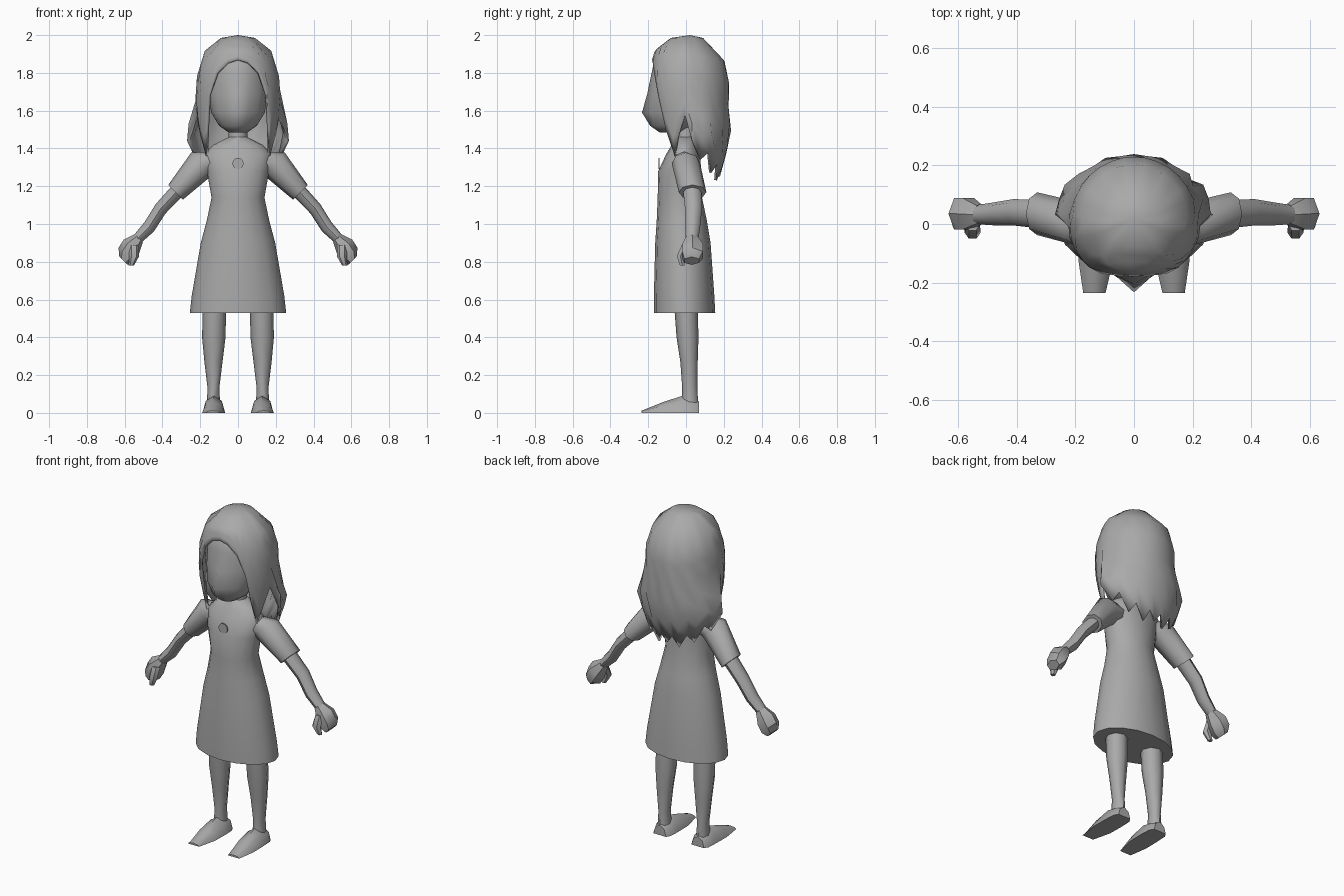
import bpy
import math
from mathutils import Vector

cube = bpy.data.objects.get("Cube")
if cube:
    bpy.data.objects.remove(cube)

grey = bpy.data.materials.new("plain grey")
grey.use_nodes = True
tone = (0.4, 0.4, 0.4, 1)
grey.diffuse_color = tone
grey.node_tree.nodes["Principled BSDF"].inputs["Base Color"].default_value = tone


def build(name, verts, faces, angle=50, mirror=False):
    mesh = bpy.data.meshes.new(name)
    mesh.from_pydata(verts, [], faces)
    mesh.materials.append(grey)
    obj = bpy.data.objects.new(name, mesh)
    bpy.context.collection.objects.link(obj)
    if mirror:
        obj.modifiers.new("Mirror", "MIRROR")
    bpy.ops.object.select_all(action="DESELECT")
    obj.select_set(True)
    bpy.context.view_layer.objects.active = obj
    bpy.ops.object.mode_set(mode="EDIT")
    bpy.ops.mesh.select_all(action="SELECT")
    bpy.ops.mesh.normals_make_consistent(inside=False)
    bpy.ops.object.mode_set(mode="OBJECT")
    bpy.ops.object.shade_smooth_by_angle(angle=math.radians(angle))
    return obj


def loft(name, rows, u=(1, 0, 0), v=(0, 1, 0), sides=8, **options):
    """Rows hold x, y, z of a ring centre, then its radii along u and v."""
    u, v = Vector(u).normalized(), Vector(v).normalized()
    verts = []
    for x, y, z, a, b in rows:
        for i in range(sides):
            t = math.tau * i / sides
            p = Vector((x, y, z)) + u * a * math.cos(t) + v * b * math.sin(t)
            p.z = max(p.z, 0)
            verts.append(p)
    faces = [(r * sides + i, r * sides + (i + 1) % sides,
              (r + 1) * sides + (i + 1) % sides, (r + 1) * sides + i)
             for r in range(len(rows) - 1) for i in range(sides)]
    last = (len(rows) - 1) * sides
    faces += [tuple(range(sides)), tuple(range(last, last + sides))]
    return build(name, verts, faces, **options)


def upright(rows):
    """Rows hold height, half width, front and back."""
    return [(0, (f + b) / 2, z, w, (b - f) / 2) for z, w, f, b in rows]


# Dress with flared skirt and neck
loft("dress", upright([
    (0.53, 0.255, -0.17, 0.155), (0.62, 0.245, -0.17, 0.15),
    (0.9, 0.197, -0.163, 0.13), (1.02, 0.165, -0.155, 0.11),
    (1.14, 0.14, -0.15, 0.085), (1.28, 0.165, -0.147, 0.08),
    (1.37, 0.18, -0.105, 0.075), (1.42, 0.13, -0.075, 0.06),
    (1.46, 0.05, -0.05, 0.05)]), sides=16)
loft("neck", upright([(1.4, 0.055, -0.05, 0.05),
                      (1.58, 0.045, -0.05, 0.05)]))
loft("brooch", [(0, -0.139, 1.32, 0.03, 0.03), (0, -0.145, 1.32, 0.03, 0.03)],
     v=(0, 0, 1), sides=12)

# Head with a nose ridge
head = loft("head", upright([
    (1.485, 0.05, -0.14, -0.02), (1.52, 0.1, -0.18, 0.04),
    (1.59, 0.142, -0.195, 0.09), (1.69, 0.157, -0.19, 0.13),
    (1.8, 0.155, -0.182, 0.15), (1.88, 0.125, -0.165, 0.13),
    (1.94, 0.06, -0.1, 0.08)]), sides=16)
for row, push in ((1, 0.01), (2, 0.038), (3, 0.015)):
    head.data.vertices[row * 16 + 12].co.y -= push

# Arms and sleeves
across = (0.7, 0, 0.7)
loft("sleeves", [(0.11, -0.01, 1.33, 0.075, 0.06),
                 (0.19, 0.0, 1.32, 0.082, 0.075),
                 (0.33, 0.035, 1.168, 0.055, 0.073)], u=across, mirror=True)
loft("arms", [(0.28, 0.03, 1.22, 0.04, 0.05), (0.41, 0.04, 1.08, 0.036, 0.045),
              (0.47, 0.035, 0.985, 0.035, 0.04),
              (0.533, 0.032, 0.92, 0.028, 0.033)], u=across, mirror=True)
loft("hands", [(0.525, 0.032, 0.925, 0.03, 0.035),
               (0.565, 0.035, 0.878, 0.056, 0.062),
               (0.593, 0.035, 0.835, 0.056, 0.062),
               (0.607, 0.03, 0.805, 0.03, 0.045)], u=across, sides=6,
     angle=35, mirror=True)
loft("thumbs", [(0.55, 0.0, 0.89, 0.025, 0.025),
                (0.55, -0.03, 0.83, 0.027, 0.022),
                (0.565, -0.02, 0.78, 0.014, 0.014)], sides=6, mirror=True)

# Legs and pointed shoes
loft("legs", [(0.125, 0.0, 0.56, 0.062, 0.062), (0.128, 0.008, 0.4, 0.062, 0.058),
              (0.13, 0.016, 0.27, 0.048, 0.046), (0.13, 0.02, 0.13, 0.031, 0.04),
              (0.13, 0.02, 0.04, 0.036, 0.045)], mirror=True)
loft("shoes", [(0.128, 0.07, 0, 0.042, 0.06), (0.128, 0.045, 0, 0.057, 0.07),
               (0.128, -0.02, 0, 0.06, 0.09), (0.13, -0.12, 0, 0.06, 0.058),
               (0.135, -0.235, 0, 0.038, 0.012)],
     v=(0, 0, 1), mirror=True)

# Hair: columns run down from the crown, each to its own length
levels = [(1.985, 0.09, -0.08, 0.09), (1.92, 0.175, -0.165, 0.185),
          (1.78, 0.218, -0.205, 0.23), (1.62, 0.228, -0.2, 0.225),
          (1.48, 0.285, -0.17, 0.24), (1.34, 0.24, -0.13, 0.205),
          (1.2, 0.19, -0.1, 0.165)]


def hair_size(z):
    z = max(min(z, levels[0][0]), levels[-1][0])
    for top, low in zip(levels, levels[1:]):
        if z >= low[0]:
            k = (top[0] - z) / (top[0] - low[0])
            return [p + (q - p) * k for p, q in zip(top[1:], low[1:])]


half = [(0, 1.87), (16, 1.855), (32, 1.8), (43, 1.68), (52, 1.5), (64, 1.36),
        (76, 1.47), (88, 1.58), (98, 1.44), (112, 1.34), (124, 1.38),
        (136, 1.27), (148, 1.32), (160, 1.23), (170, 1.3), (180, 1.25)]
columns = half + [(360 - a, z) for a, z in half[-2:0:-1]]
steps = 7
verts = [(0, 0.02, 2.0)]
for angle, bottom in columns:
    t = math.radians(angle)
    strand = 40 < angle < 90 or 270 < angle < 320
    for s in range(steps):
        z = 1.985 + (bottom - 1.985) * s / (steps - 1)
        w, front, back = hair_size(z)
        if strand:
            w = min(w, 0.228) - max(0, 1.62 - z) * 0.15
        y = math.cos(t) * front if math.cos(t) > 0 else -math.cos(t) * back
        verts.append((w * math.sin(t), y, z))
count = len(columns)
faces = []
for c in range(count):
    a, b = 1 + c * steps, 1 + (c + 1) % count * steps
    faces.append((0, a, b))
    faces += [(a + s, a + s + 1, b + s + 1, b + s) for s in range(steps - 1)]
hair = build("hair", verts, faces, angle=45)
shell = hair.modifiers.new("Thickness", "SOLIDIFY")
shell.thickness = 0.015
shell.offset = -1
